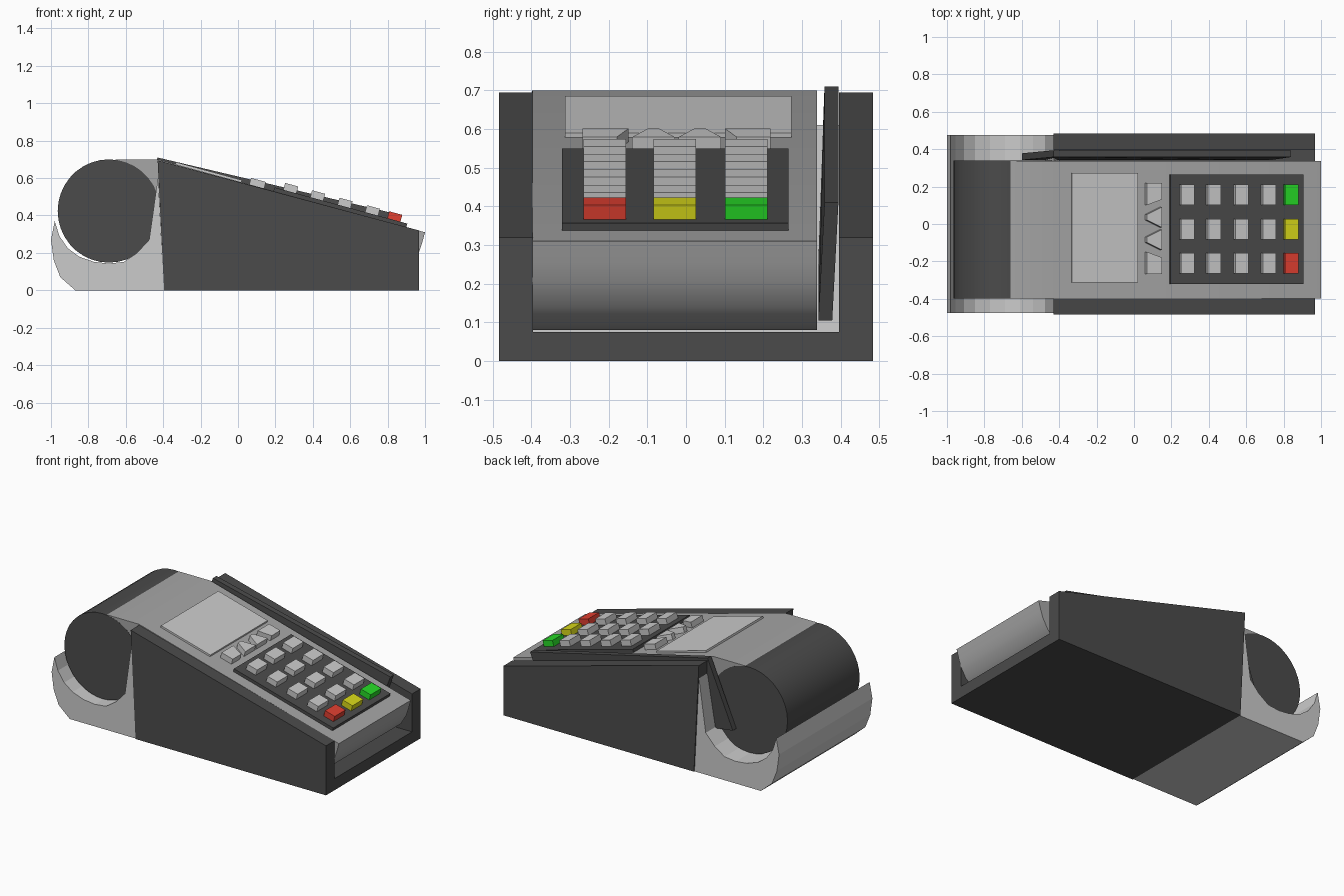
import bpy, bmesh, math
from mathutils import Vector

if "Cube" in bpy.data.objects:
    bpy.data.objects.remove(bpy.data.objects["Cube"])


def material(name, r, g, b):
    m = bpy.data.materials.new(name)
    m.diffuse_color = (r, g, b, 1)
    m.use_nodes = True
    m.node_tree.nodes["Principled BSDF"].inputs["Base Color"].default_value = m.diffuse_color
    return m


dark = material("dark_plastic", 0.07, 0.07, 0.07)
mid = material("mid_grey_plastic", 0.38, 0.38, 0.38)
red = material("red_key", 0.75, 0.05, 0.03)
yellow = material("yellow_key", 0.7, 0.7, 0.01)
green = material("green_key", 0.02, 0.7, 0.02)


def loft(name, loop_a, loop_b, mat=None, smooth=None):
    """Solid between two matching loops of 3D points."""
    bm = bmesh.new()
    a = [bm.verts.new(p) for p in loop_a]
    b = [bm.verts.new(p) for p in loop_b]
    n = len(a)
    bm.faces.new(a)
    bm.faces.new(b[::-1])
    for i in range(n):
        j = (i + 1) % n
        bm.faces.new((a[j], a[i], b[i], b[j]))
    bmesh.ops.recalc_face_normals(bm, faces=bm.faces)
    me = bpy.data.meshes.new(name)
    bm.to_mesh(me)
    bm.free()
    ob = bpy.data.objects.new(name, me)
    bpy.context.collection.objects.link(ob)
    if mat:
        me.materials.append(mat)
    if smooth:
        bpy.ops.object.select_all(action='DESELECT')
        ob.select_set(True)
        bpy.context.view_layer.objects.active = ob
        bpy.ops.object.shade_smooth_by_angle(angle=math.radians(smooth))
    return ob


def prism(name, xz, y0, y1, mat=None, smooth=None):
    """Side profile extruded across the width."""
    return loft(name, [(x, y0, z) for x, z in xz], [(x, y1, z) for x, z in xz], mat, smooth)


SLOPE = 0.2727
NORMAL = Vector((SLOPE, 0, 1)).normalized()


def top_point(x, y, h):
    return Vector((x, y, 0.70 - (x + 0.43) * SLOPE)) + NORMAL * h


def plate(name, plan, h0, h1, mat=None):
    """Plan outline laid on the sloping top face."""
    return loft(name, [top_point(x, y, h0) for x, y in plan],
                [top_point(x, y, h1) for x, y in plan], mat)


def rect(x0, x1, y0, y1):
    return [(x0, y0), (x1, y0), (x1, y1), (x0, y1)]


# U-shaped outer shell, open at the front, taller at the back
def shell_section(x_bottom, lean, top):
    yz = [(-0.483, 0), (0.483, 0), (0.483, top), (0.396, top), (0.396, 0.075),
          (-0.396, 0.075), (-0.396, top), (-0.483, top)]
    return [(x_bottom - lean * z, y, z) for y, z in yz]


loft("outer_shell", shell_section(-0.395, 0.05, 0.695), shell_section(0.968, 0, 0.32), dark)

# Inner body with sloping top and a tucked-under front
prism("body", [(-0.66, 0.70), (-0.43, 0.70), (1.0, 0.31), (0.985, 0.255), (0.968, 0.205),
               (0.93, 0.14), (0.87, 0.095), (0.80, 0.08), (-0.39, 0.08), (-0.43, 0.45),
               (-0.50, 0.62)], -0.397, 0.338, mid, 35)

# Paper roll housing
roll = [(-0.69 + 0.274 * math.cos(2 * math.pi * i / 36),
         0.424 + 0.276 * math.sin(2 * math.pi * i / 36)) for i in range(36)]
prism("roll_housing", roll, -0.398, 0.339, dark, 35)

# Faceted tray cradling the roll
prism("paper_tray", [(-0.395, 0), (-0.87, 0), (-0.95, 0.07), (-0.985, 0.16), (-1.0, 0.27),
                     (-0.98, 0.37), (-0.955, 0.29), (-0.91, 0.225), (-0.85, 0.18),
                     (-0.77, 0.152), (-0.69, 0.143), (-0.61, 0.152), (-0.54, 0.20),
                     (-0.475, 0.27), (-0.427, 0.61)], -0.477, 0.477)

# Leaning card swipe plate in the slot beside the body
swipe = [(-0.43, 0.71, 0.358), (0.84, 0.41, 0.358), (0.73, 0.105, 0.342), (-0.60, 0.28, 0.342)]
loft("swipe_plate", [(x, y, z) for x, z, y in swipe],
     [(x, y + 0.036, z) for x, z, y in swipe], dark)

# Screen and keypad panel
plate("screen", rect(-0.335, 0.018, -0.313, 0.273), -0.01, 0.012)
plate("keypad_panel", rect(0.19, 0.90, -0.32, 0.265), -0.01, 0.02, dark)

# Key grid, last column coloured
rows = [(-0.21, red), (-0.029, yellow), (0.156, green)]
cols = [0.272, 0.416, 0.562, 0.709, 0.828]
for c, x in enumerate(cols):
    for r, (y, colour) in enumerate(rows):
        plate(f"key_{c}_{r}", rect(x - 0.035, x + 0.035, y - 0.055, y + 0.055), 0.015, 0.058,
              colour if c == 4 else None)

# Function keys under the screen, mirrored about the keypad centreline
mid_y = -0.024
outer = [(0.06, 0.243), (0.14, 0.243), (0.14, 0.155), (0.06, 0.125)]
inner = [(0.06, 0.075), (0.14, 0.115), (0.14, 0.005), (0.06, 0.045)]
for side, s in (("left", 1), ("right", -1)):
    for kind, shape in (("outer", outer), ("inner", inner)):
        plate(f"function_key_{kind}_{side}", [(x, mid_y + s * y) for x, y in shape], -0.01, 0.036)
